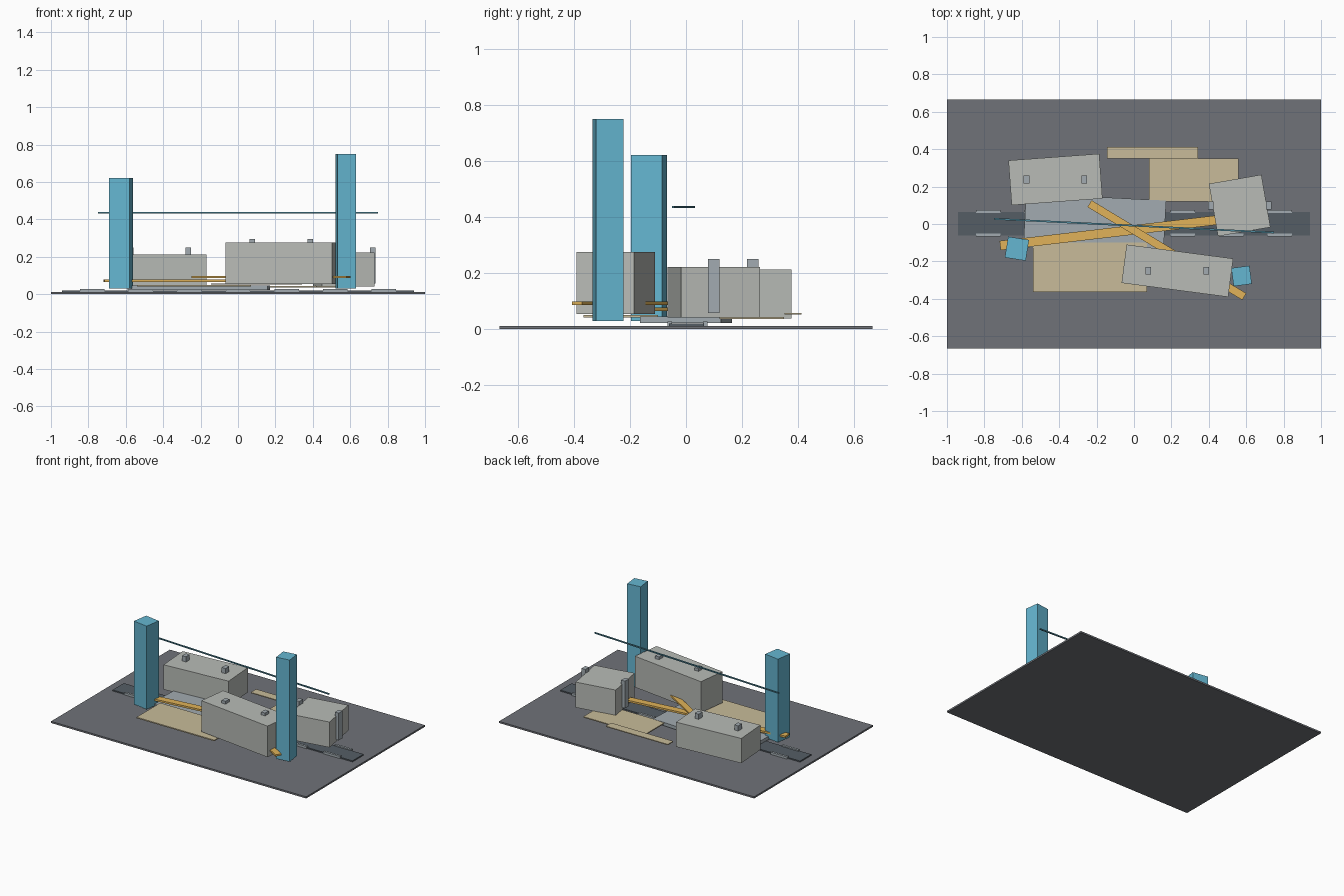
import bpy
from math import radians

if "Cube" in bpy.data.objects:
    bpy.data.objects.remove(bpy.data.objects["Cube"])


def material(name, rgb):
    m = bpy.data.materials.new(name)
    m.diffuse_color = (*rgb, 1)
    m.use_nodes = True
    m.node_tree.nodes["Principled BSDF"].inputs["Base Color"].default_value = m.diffuse_color
    return m


SLATE = material("slate", (0.16, 0.17, 0.19))
DARK = material("dark_slate", (0.09, 0.11, 0.13))
STEEL = material("steel", (0.36, 0.41, 0.44))
SAND = material("sand", (0.58, 0.50, 0.32))
STONE = material("stone", (0.48, 0.50, 0.47))
AMBER = material("amber", (0.75, 0.45, 0.10))
BLUE = material("blue", (0.13, 0.47, 0.64))
TEAL = material("teal", (0.08, 0.27, 0.36))


def block(name, x, y, sx, sy, z0, z1, mat, turn=0):
    """Box centred on x, y, spanning z0..z1, turned about z in degrees."""
    bpy.ops.mesh.primitive_cube_add(size=1, location=(x, y, (z0 + z1) / 2))
    o = bpy.context.object
    o.name = name
    o.scale = (sx, sy, z1 - z0)
    bpy.ops.object.transform_apply(location=False, rotation=False, scale=True)
    o.rotation_euler.z = radians(turn)
    o.data.materials.append(mat)
    return o


# Base and sunken lane with its edge markers
block("base_slab", 0, 0, 2, 1.33, 0, 0.012, SLATE)
block("lane", 0, 0.002, 1.88, 0.125, 0.012, 0.02, DARK)
for i in range(7):
    for y in (-0.058, 0.068):
        block("lane_marker", -0.78 + 0.26 * i, y, 0.13, 0.016, 0.012, 0.028, STEEL)

# Flat panels
block("steel_panel", -0.21, 0, 0.75, 0.29, 0.022, 0.045, STEEL, -3)
block("front_sand_panel", -0.235, -0.232, 0.61, 0.265, 0.042, 0.05, SAND)
block("back_sand_panel", 0.32, 0.235, 0.48, 0.23, 0.036, 0.043, SAND)
block("back_sand_strip", 0.098, 0.381, 0.487, 0.06, 0.052, 0.058, SAND)

# Big blocks, each with a pair of upright pegs
for name, x, y, sx, sy, z0, z1, turn, top in (
    ("back_left_block", -0.42, 0.238, 0.487, 0.24, 0.038, 0.213, 4.2, 0.25),
    ("front_block", 0.232, -0.25, 0.575, 0.207, 0.055, 0.275, -7.5, 0.295),
    ("right_block", 0.565, 0.099, 0.285, 0.285, 0.042, 0.222, 9.8, 0.25),
):
    block(name, x, y, sx, sy, z0, z1, STONE, turn)
    for side in (-1, 1):
        block(name + "_peg", x + side * 0.155, y, 0.03, 0.042, z0 + 0.015, top, STEEL)

# Crossing beams
block("long_beam", -0.11, -0.044, 1.22, 0.05, 0.065, 0.078, AMBER, 6.7)
block("short_beam", 0.176, -0.14, 0.965, 0.042, 0.086, 0.098, AMBER, -31)

# Posts and suspended rod
block("left_post", -0.626, -0.132, 0.113, 0.113, 0.03, 0.62, BLUE, -9)
block("right_post", 0.575, -0.278, 0.098, 0.098, 0.03, 0.75, BLUE, 7.5)
block("hanging_rod", 0, -0.009, 1.497, 0.009, 0.432, 0.44, TEAL, -2.8)
